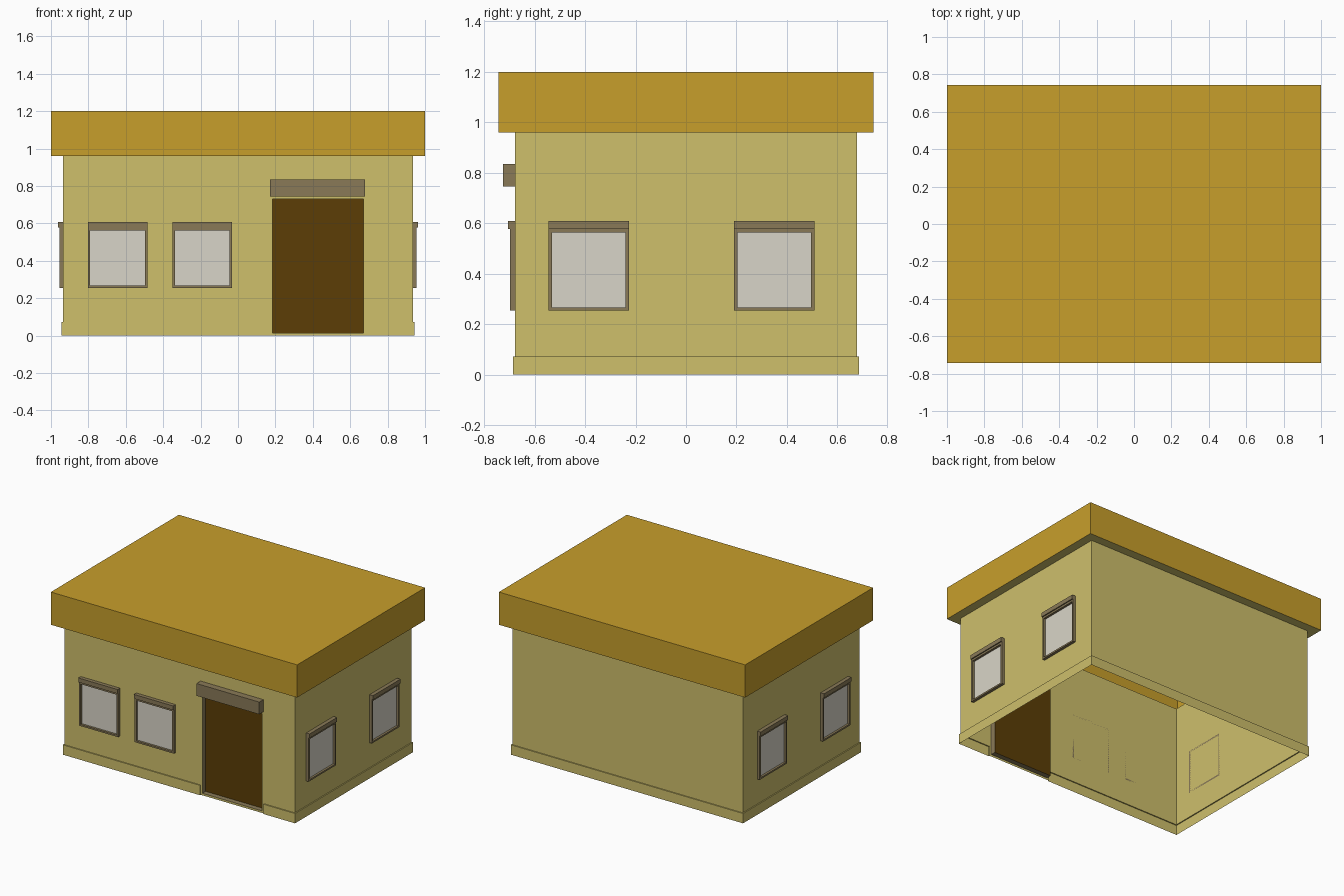
import bpy, bmesh
from math import radians
from mathutils import Matrix

if "Cube" in bpy.data.objects:
    bpy.data.objects.remove(bpy.data.objects["Cube"])


def material(name, r, g, b):
    m = bpy.data.materials.new(name)
    m.diffuse_color = [(c / 255) ** 2.2 for c in (r, g, b)] + [1]
    m.use_nodes = True
    m.node_tree.nodes["Principled BSDF"].inputs["Base Color"].default_value = m.diffuse_color
    return m


TAN = material("wall_tan", 205, 190, 107)
GOLD = material("roof_gold", 198, 157, 47)
TRIM = material("trim_brown", 136, 121, 88)
PANE = material("pane_grey", 216, 212, 199)
WOOD = material("door_wood", 92, 64, 14)


def finish(bm, name, mat, matrix=Matrix()):
    me = bpy.data.meshes.new(name)
    bm.to_mesh(me)
    bm.free()
    me.materials.append(mat)
    ob = bpy.data.objects.new(name, me)
    ob.matrix_world = matrix
    bpy.context.collection.objects.link(ob)
    return ob


def box(bm, x0, x1, y0, y1, z0, z1):
    m = Matrix.Translation(((x0 + x1) / 2, (y0 + y1) / 2, (z0 + z1) / 2))
    m = m @ Matrix.Diagonal((x1 - x0, y1 - y0, z1 - z0, 1))
    return bmesh.ops.create_cube(bm, size=1, matrix=m)["verts"]


def quad(bm, *pts):
    bm.faces.new([bm.verts.new(p) for p in pts])


def front_quad(bm, x0, x1, z0, z1, y):
    quad(bm, (x0, y, z0), (x1, y, z0), (x1, y, z1), (x0, y, z1))


def sweep(bm, path, profile):
    """Sweep (offset, z) profile along (x, y, dir_x, dir_y) stations."""
    rows = [[bm.verts.new((x + o * dx, y + o * dy, z)) for o, z in profile]
            for x, y, dx, dy in path]
    for a, b in zip(rows, rows[1:]):
        for i in range(len(profile) - 1):
            bm.faces.new((a[i], b[i], b[i + 1], a[i + 1]))


WX, WY, EAVE, TOP = 0.935, 0.677, 0.96, 1.2
GAP0, GAP1 = 0.17, 0.685                       # break in the plinth at the door
D0, D1, DZ0, DZ1, DY = 0.185, 0.67, 0.015, 0.73, -0.64
corners = [(WX, -WY, 1, -1), (WX, WY, 1, 1), (-WX, WY, -1, 1), (-WX, -WY, -1, -1)]

# walls with stepped plinth, one thin shell open below, plus the doorway
bm = bmesh.new()
sweep(bm, [(GAP1, -WY, 0, -1)] + corners + [(GAP0, -WY, 0, -1)],
      [(0.008, 0), (0.008, 0.072), (0, 0.072), (0, EAVE)])
front_quad(bm, GAP0, GAP1, DZ1, EAVE, -WY)
front_quad(bm, GAP0, D0, 0, DZ1, -WY)
front_quad(bm, D1, GAP1, 0, DZ1, -WY)
front_quad(bm, D0, D1, 0, DZ0, -WY)
for x in (GAP0, GAP1):
    quad(bm, (x, -WY, 0), (x, -WY - 0.008, 0), (x, -WY - 0.008, 0.072), (x, -WY, 0.072))
bmesh.ops.remove_doubles(bm, verts=bm.verts, dist=1e-5)
finish(bm, "walls", TAN)

# door reveal and recessed door
bm = bmesh.new()
ring = [(D0, DZ0), (D0, DZ1), (D1, DZ1), (D1, DZ0)]
for (xa, za), (xb, zb) in zip(ring, ring[1:] + ring[:1]):
    quad(bm, (xa, -WY, za), (xb, -WY, zb), (xb, DY, zb), (xa, DY, za))
finish(bm, "door_reveal", TRIM)
bm = bmesh.new()
front_quad(bm, D0, D1, DZ0, DZ1, DY)
finish(bm, "door", WOOD)

# lintel over the door
bm = bmesh.new()
box(bm, 0.17, 0.68, -WY - 0.048, -WY, 0.745, 0.835)
finish(bm, "door_lintel", TRIM)

# eave underside and hollow roof
bm = bmesh.new()
sweep(bm, corners + corners[:1], [(0, EAVE), (0.065, EAVE)])
bmesh.ops.remove_doubles(bm, verts=bm.verts, dist=1e-5)
finish(bm, "eave", TAN)
bm = bmesh.new()
box(bm, -1, 1, -0.742, 0.742, EAVE, TOP)
bm.normal_update()
bmesh.ops.delete(bm, geom=[f for f in bm.faces if f.normal.z < -0.5], context="FACES")
finish(bm, "roof", GOLD)


# windows: frame bars, deeper header, recessed pane
def window(name, x, y, angle):
    m = Matrix.Translation((x, y, 0)) @ Matrix.Rotation(radians(angle), 4, "Z")
    h, t, w = 0.159, 0.02, 0.013
    bm = bmesh.new()
    box(bm, -h, -h + w, -t, 0, 0.255, 0.577)
    box(bm, h - w, h, -t, 0, 0.255, 0.577)
    box(bm, -h + w, h - w, -t, 0, 0.255, 0.267)
    box(bm, -h + w, h - w, -t, 0, 0.563, 0.577)
    box(bm, -h, h, -0.028, 0, 0.577, 0.608)
    finish(bm, name + "_frame", TRIM, m)
    bm = bmesh.new()
    front_quad(bm, -h + w, h - w, 0.267, 0.563, -0.004)
    finish(bm, name + "_pane", PANE, m)


for i, x in enumerate((-0.644, -0.192)):
    window(f"front_window_{i + 1}", x, -WY, 0)
for i, y in enumerate((-0.385, 0.35)):
    window(f"right_window_{i + 1}", WX, y, 90)
    window(f"left_window_{i + 1}", -WX, y, -90)
